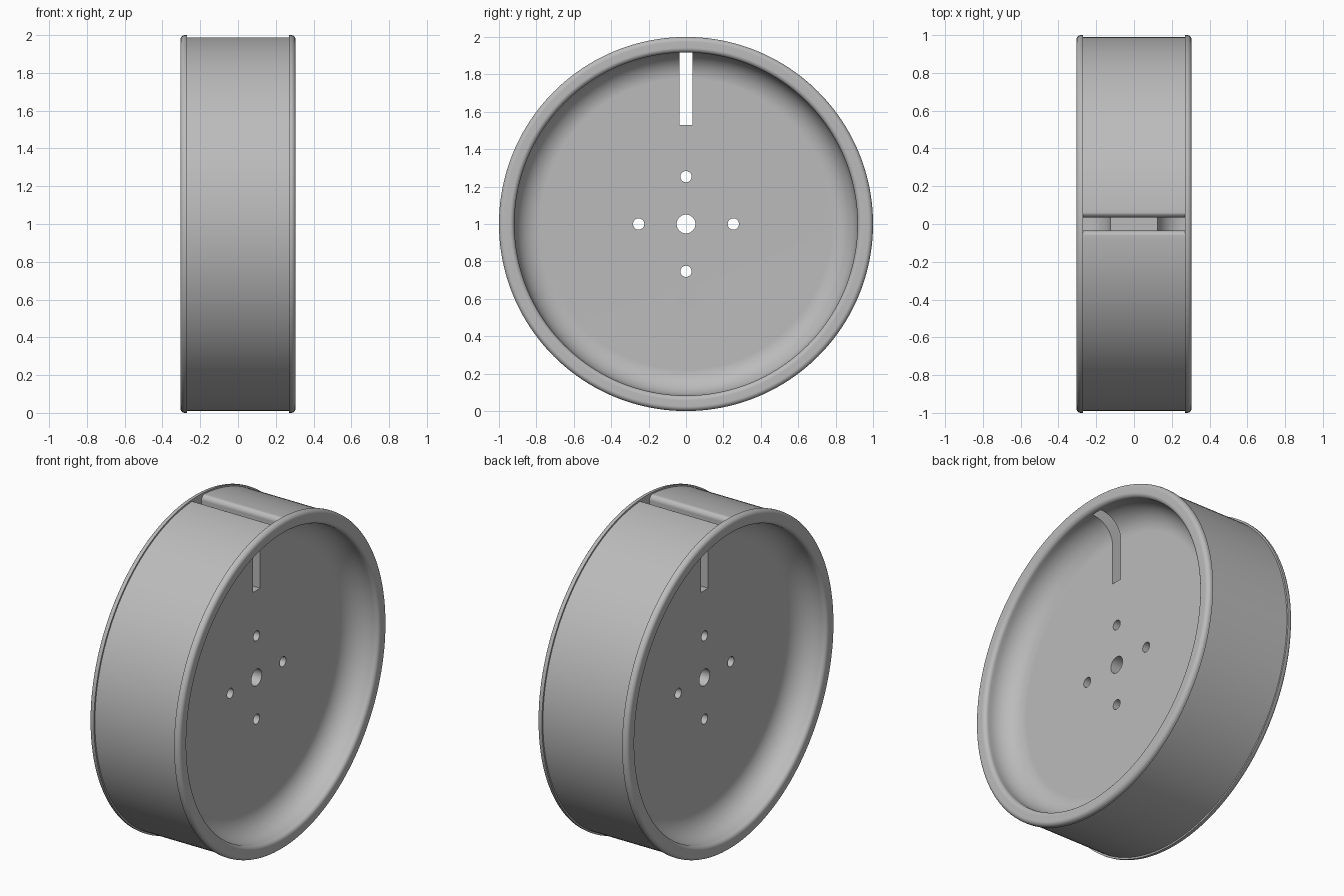
import bpy, bmesh
from math import sin, cos, pi, radians
from mathutils import Matrix, Vector

if "Cube" in bpy.data.objects:
    bpy.data.objects.remove(bpy.data.objects["Cube"])

CENTRE = Vector((0, 0, 1))
HALF_WIDTH, LIP_X, WEB_X = 0.305, 0.27, 0.125
LIP_R, BODY_R, INNER_R, BORE_R = 1.0, 0.99, 0.917, 0.05
FILLET, ROUND = 0.14, 0.025
SLOT_HALF, SLOT_FLOOR, SLOT_ROUND = 0.035, 1.53, 0.03

grey = bpy.data.materials.new("matte grey")
grey.use_nodes = True
grey.diffuse_color = (0.5, 0.5, 0.5, 1)
grey.node_tree.nodes["Principled BSDF"].inputs["Base Color"].default_value = (0.5, 0.5, 0.5, 1)


def arc(cx, cy, r, start, end, steps):
    angles = [radians(start + (end - start) * i / steps) for i in range(steps + 1)]
    return [(cx + r * cos(a), cy + r * sin(a)) for a in angles]


def finish(name, bm):
    bmesh.ops.recalc_face_normals(bm, faces=bm.faces)
    mesh = bpy.data.meshes.new(name)
    bm.to_mesh(mesh)
    bm.free()
    mesh.materials.append(grey)
    obj = bpy.data.objects.new(name, mesh)
    bpy.context.collection.objects.link(obj)
    return obj


def prism(name, outline, half):
    """Extrude a (y, z) outline along x."""
    bm = bmesh.new()
    face = bm.faces.new([bm.verts.new((-half, y, z)) for y, z in outline])
    new = bmesh.ops.extrude_face_region(bm, geom=[face])["geom"]
    bmesh.ops.translate(bm, vec=(2 * half, 0, 0),
                        verts=[v for v in new if isinstance(v, bmesh.types.BMVert)])
    return finish(name, bm)


# Wheel: half cross-section (x, radius) from bore to tread, mirrored and spun
half = [(WEB_X, BORE_R)]
half += arc(WEB_X + FILLET, INNER_R - FILLET, FILLET, 180, 90, 16)
half += arc(HALF_WIDTH - ROUND, INNER_R + ROUND, ROUND, -90, 0, 6)
half += arc(HALF_WIDTH - ROUND, LIP_R - ROUND, ROUND, 0, 90, 6)
half += [(LIP_X, LIP_R), (LIP_X, BODY_R)]
section = half + [(-x, r) for x, r in reversed(half)]

bm = bmesh.new()
verts = [bm.verts.new((x, 0, 1 + r)) for x, r in section]
edges = [bm.edges.new((v, verts[i - 1])) for i, v in enumerate(verts)]
bmesh.ops.spin(bm, geom=verts + edges, cent=CENTRE, axis=(1, 0, 0),
               angle=2 * pi, steps=160, use_merge=False)
bmesh.ops.remove_doubles(bm, verts=bm.verts, dist=0.0002)
wheel = finish("wheel", bm)

# Radial slot with rounded edges at the tread
top = 1 + BODY_R - 0.001
right = [(SLOT_HALF, SLOT_FLOOR)]
right += arc(SLOT_HALF + SLOT_ROUND, top - SLOT_ROUND, SLOT_ROUND, 180, 90, 8)
right += [(SLOT_HALF + SLOT_ROUND, top + 0.1)]
cutters = [prism("slot_cutter", right + [(-y, z) for y, z in reversed(right)], LIP_X)]

# Four bolt holes around the bore
for i in range(4):
    a = i * pi / 2
    hole = arc(0.253 * cos(a), 1 + 0.253 * sin(a), 0.03, 0, 348.75, 31)
    cutters.append(prism("bolt_hole_cutter", hole, 0.4))

bpy.ops.object.select_all(action="DESELECT")
wheel.select_set(True)
bpy.context.view_layer.objects.active = wheel
for cutter in cutters:
    cutter.hide_render = True
    mod = wheel.modifiers.new("cut", "BOOLEAN")
    mod.operation, mod.solver, mod.object = "DIFFERENCE", "EXACT", cutter
    bpy.ops.object.modifier_apply(modifier=mod.name)
    bpy.data.objects.remove(cutter)

bpy.ops.object.shade_smooth_by_angle(angle=radians(30))
weighted = wheel.modifiers.new("weighted normals", "WEIGHTED_NORMAL")
weighted.keep_sharp = True
